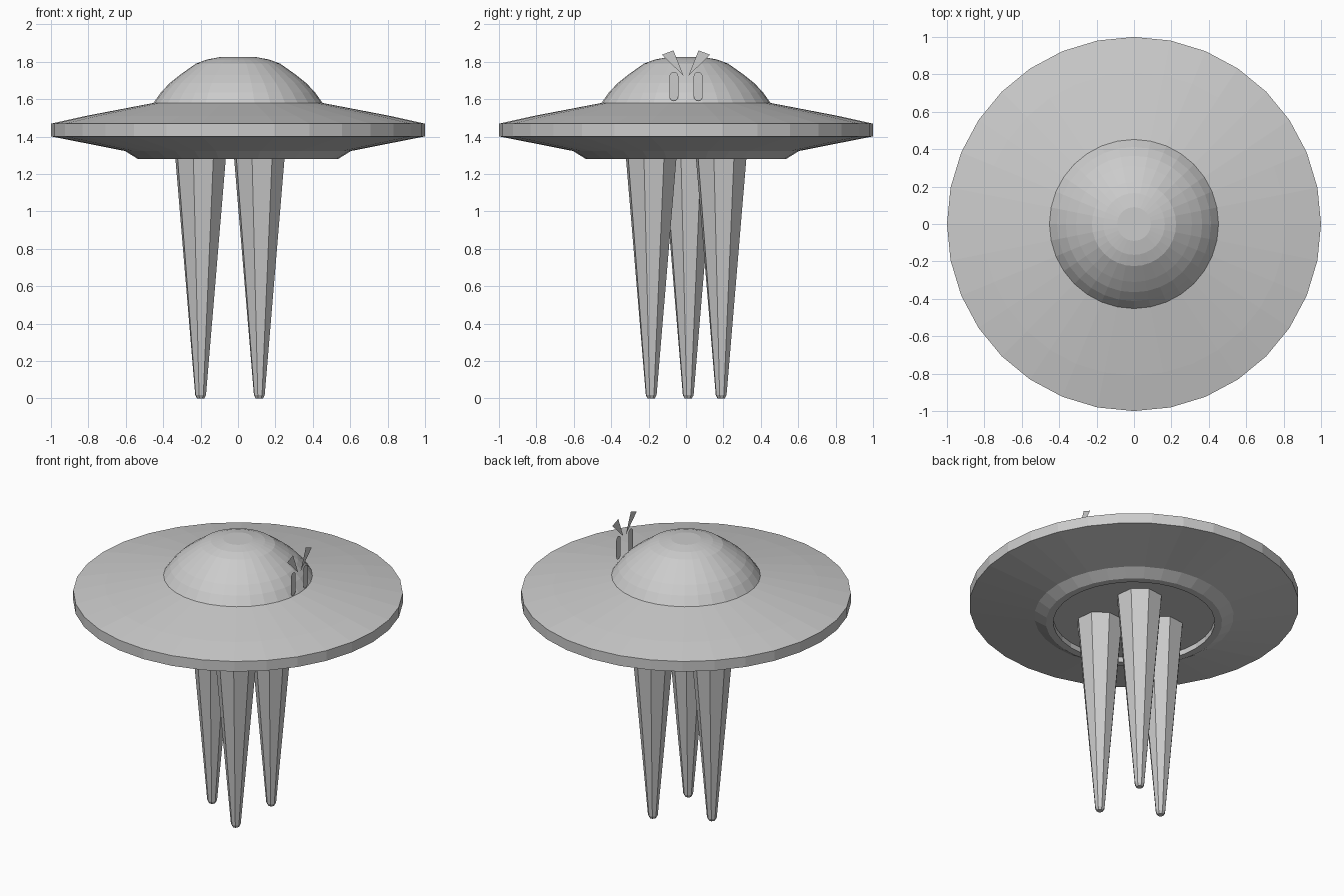
import bpy
import bmesh
from math import sin, cos, pi, radians

if "Cube" in bpy.data.objects:
    bpy.data.objects.remove(bpy.data.objects["Cube"])


def make_object(name, bm):
    mesh = bpy.data.meshes.new(name)
    bm.to_mesh(mesh)
    bm.free()
    obj = bpy.data.objects.new(name, mesh)
    bpy.context.collection.objects.link(obj)
    return obj


def lathe(name, profile, sides, start=0.0, centre=(0, 0), cap_first=True, cap_last=True):
    """Revolve (radius, z) points around a vertical axis."""
    bm = bmesh.new()
    rings = []
    for r, z in profile:
        ring = []
        for i in range(sides):
            a = start + 2 * pi * i / sides
            ring.append(bm.verts.new((centre[0] + r * cos(a), centre[1] + r * sin(a), z)))
        rings.append(ring)
    for lower, upper in zip(rings, rings[1:]):
        for i in range(sides):
            j = (i + 1) % sides
            bm.faces.new((lower[i], lower[j], upper[j], upper[i]))
    if cap_first:
        bm.faces.new(rings[0][::-1])
    if cap_last:
        bm.faces.new(rings[-1])
    return make_object(name, bm)


def flat_shape(name, points, x):
    """Paper-thin face in the plane x = constant from (y, z) points."""
    bm = bmesh.new()
    bm.faces.new([bm.verts.new((x, y, z)) for y, z in points])
    return make_object(name, bm)


# Saucer hull with a shallow recess underneath
lathe("saucer_hull",
      [(0.49, 1.315), (0.49, 1.28), (0.535, 1.28), (0.605, 1.323), (1.0, 1.401),
       (1.0, 1.469), (0.81, 1.511), (0.45, 1.58)],
      32, cap_last=False)

# Faceted dome
lathe("dome",
      [(0.452, 1.58), (0.412, 1.636), (0.365, 1.686), (0.31, 1.73),
       (0.225, 1.79), (0.165, 1.812), (0.09, 1.826)],
      32, cap_first=False)

# Three tapered eight-sided legs
leg_positions = {"left_leg": (-0.2, 0.012), "front_leg": (0.114, -0.186), "back_leg": (0.114, 0.188)}
for name, centre in leg_positions.items():
    lathe(name, [(0.02, 0.0), (0.03, 0.018), (0.143, 1.315)], 8, radians(29), centre)

# Flat eyes and brows floating at the side of the dome
FACE_X = 0.455
for side, label in ((-1, "front"), (1, "back")):
    r = 0.024
    cy = side * 0.065
    arc = [k * pi / 6 for k in range(7)]
    eye = [(cy + r * cos(a), 1.722 + r * sin(a)) for a in arc]
    eye += [(cy - r * cos(a), 1.615 - r * sin(a)) for a in arc]
    flat_shape(label + "_eye", eye, FACE_X)
    brow = [(side * 0.129, 1.837), (side * 0.067, 1.861), (side * 0.013, 1.725)]
    flat_shape(label + "_brow", brow, FACE_X)
